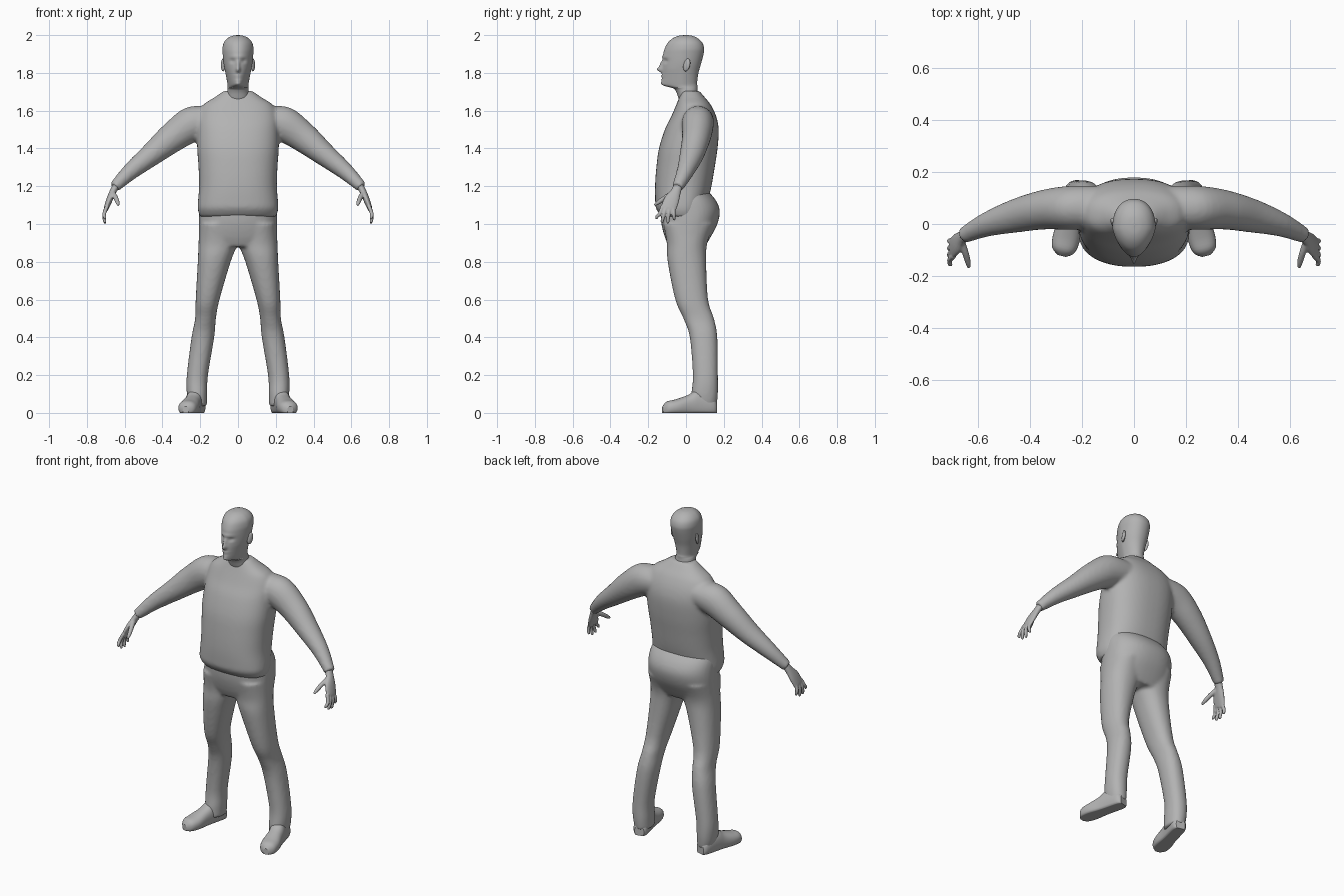
import bpy, bmesh, math
from mathutils import Vector

if "Cube" in bpy.data.objects:
    bpy.data.objects.remove(bpy.data.objects["Cube"])

grey = bpy.data.materials.new("plain grey")
grey.diffuse_color = (0.45, 0.45, 0.45, 1)
grey.use_nodes = True
grey.node_tree.nodes["Principled BSDF"].inputs["Base Color"].default_value = grey.diffuse_color


def add_loft(bm, sections, n=32, sub=4, p=2.0):
    """Closed skin through sections (centre, half axis U, half axis V), smoothly interpolated."""
    keys = [[c for v in s for c in v] for s in sections]
    rows = []
    for i in range(len(keys) - 1):
        a, b, c, d = keys[max(i - 1, 0)], keys[i], keys[i + 1], keys[min(i + 2, len(keys) - 1)]
        for j in range(sub):
            t = j / sub
            rows.append([0.5 * (2 * q + (r - o) * t + (2 * o - 5 * q + 4 * r - s) * t * t
                                + (3 * q - o - 3 * r + s) * t ** 3) for o, q, r, s in zip(a, b, c, d)])
    rows.append(keys[-1])
    rings = []
    for r in rows:
        centre, u, v = Vector(r[:3]), Vector(r[3:6]), Vector(r[6:])
        ring = []
        for k in range(n):
            co, si = math.cos(math.tau * k / n), math.sin(math.tau * k / n)
            x = math.copysign(abs(co) ** (2 / p), co)
            y = math.copysign(abs(si) ** (2 / p), si)
            ring.append(bm.verts.new(centre + u * x + v * y))
        rings.append(ring)
    for lo, hi in zip(rings, rings[1:]):
        for k in range(n):
            bm.faces.new((lo[k], lo[(k + 1) % n], hi[(k + 1) % n], hi[k]))
    bm.faces.new(rings[0])
    bm.faces.new(rings[-1])


def level(z, w, yf, yb, cx=0.0):
    """Horizontal section from its half width, front and back."""
    return ((cx, (yf + yb) / 2, z), (w, 0, 0), (0, (yb - yf) / 2, 0))


def tube(points, axis):
    """Sections square to a path of (x, y, z, half size along axis, half size across)."""
    out = []
    for i, q in enumerate(points):
        t = Vector(points[min(i + 1, len(points) - 1)][:3]) - Vector(points[max(i - 1, 0)][:3])
        t.normalize()
        v = Vector(axis)
        v = (v - t * v.dot(t)).normalized()
        out.append((q[:3], v * q[3], t.cross(v) * q[4]))
    return out


def flip(points, s):
    return [(q[0] * s,) + tuple(q[1:]) for q in points]


def finish(name, bm, voxel=None, smooth=0):
    bmesh.ops.recalc_face_normals(bm, faces=bm.faces[:])
    for f in bm.faces:
        f.smooth = len(f.verts) <= 4
    me = bpy.data.meshes.new(name)
    bm.to_mesh(me)
    bm.free()
    ob = bpy.data.objects.new(name, me)
    bpy.context.collection.objects.link(ob)
    me.materials.append(grey)
    if voxel:  # fuse overlapping volumes into one skin
        m = ob.modifiers.new("Fuse", 'REMESH')
        m.mode = 'VOXEL'
        m.voxel_size = voxel
        m.use_smooth_shade = True
        if smooth:
            m = ob.modifiers.new("Soften", 'SMOOTH')
            m.factor = 0.5
            m.iterations = smooth
    return ob


# Sweater: torso with both sleeves
bm = bmesh.new()
torso = [(1.04, .203, -.13, .095), (1.08, .213, -.158, .105), (1.12, .212, -.163, .115),
         (1.2, .206, -.164, .135), (1.3, .209, -.157, .152), (1.4, .216, -.143, .167),
         (1.5, .216, -.112, .173), (1.57, .212, -.078, .16), (1.63, .185, -.052, .132),
         (1.67, .125, -.036, .1), (1.705, .075, -.022, .07)]
add_loft(bm, [level(*r) for r in torso], 48, 4, 2.4)
arm = [(.12, .066, 1.55, .08, .075), (.24, .062, 1.53, .085, .093), (.345, .055, 1.46, .076, .08),
       (.46, .03, 1.366, .064, .061), (.57, -.004, 1.277, .046, .045), (.655, -.044, 1.195, .031, .03)]
for s in (1, -1):
    add_loft(bm, tube(flip(arm, s), (0, 1, 0)), 28, 5)
finish("sweater", bm, .01, 6)

# Trousers: hips and two legs
bm = bmesh.new()
hips = [(1.19, .185, -.12, .1), (1.13, .2, -.13, .155), (1.07, .205, -.135, .179),
        (1.0, .207, -.13, .166), (.93, .205, -.112, .13), (.88, .185, -.09, .1)]
add_loft(bm, [level(*r) for r in hips], 48, 4, 2.3)
leg = [(1.0, .1, -.12, .15, .105), (.9, .103, -.102, .113, .106), (.8, .087, -.097, .107, .126),
       (.6, .063, -.057, .117, .161), (.5, .055, -.014, .148, .172), (.4, .06, .02, .166, .186),
       (.2, .056, .036, .169, .215), (.1, .054, .028, .169, .217), (.035, .047, .03, .162, .212)]
for s in (1, -1):
    add_loft(bm, [level(*r[:4], r[4] * s) for r in leg], 32, 5, 2.2)
finish("trousers", bm, .01, 5)

# Shoes: heel to toe, turned outward, with flat soles (share along, half width, height)
shoe = [(0, .028, .06), (.08, .042, .09), (.35, .044, .12), (.52, .046, .095),
        (.75, .053, .072), (.92, .044, .06), (1, .016, .035)]
heel, toe = Vector((.207, .158, 0)), Vector((.277, -.123, 0))
across = (toe - heel).cross(Vector((0, 0, 1))).normalized()
for s, side in ((1, "left"), (-1, "right")):
    bm = bmesh.new()
    secs = []
    for t, w, h in shoe:
        c = heel.lerp(toe, t)
        secs.append(((c.x * s, c.y, h * .4), (across.x * w * s, across.y * w, 0), (0, 0, h * .6)))
    add_loft(bm, secs, 28, 4, 2.3)
    for v in bm.verts:
        v.co.z = max(v.co.z, 0)
    finish(side + "_shoe", bm)

# Hands: palm, four fingers and thumb
palm = [(.635, -.036, 1.22, .024, .02), (.66, -.052, 1.175, .026, .018), (.68, -.075, 1.13, .04, .017),
        (.697, -.092, 1.085, .041, .013), (.7, -.096, 1.072, .036, .009)]
thumb = [(.665, -.065, 1.165, .015, .015), (.648, -.11, 1.14, .013, .013),
         (.638, -.145, 1.115, .011, .011), (.634, -.168, 1.1, .006, .006)]
for s, side in ((1, "left"), (-1, "right")):
    bm = bmesh.new()
    add_loft(bm, tube(flip(palm, s), (0, 1, 0)), 20)
    add_loft(bm, tube(flip(thumb, s), (0, 0, 1)), 14)
    for base, tip, z in ((-.123, -.155, 1.025), (-.105, -.126, 1.005), (-.087, -.096, 1.003), (-.068, -.063, 1.02)):
        mid = (base + tip) / 2
        finger = [(.693, base, 1.095, .011, .011), (.708, mid, 1.055, .01, .01),
                  (.706, tip, z + .012, .009, .009), (.702, tip, z, .005, .005)]
        add_loft(bm, tube(flip(finger, s), (0, 1, 0)), 12)
    finish(side + "_hand", bm, .004, 2)

# Head and neck
bm = bmesh.new()
head = [(1.6, .062, -.015, .08), (1.66, .061, -.038, .07), (1.7, .057, -.052, .062),
        (1.718, .055, -.068, .06), (1.732, .055, -.115, .06), (1.75, .058, -.128, .059),
        (1.8, .067, -.126, .066), (1.85, .076, -.123, .08), (1.9, .081, -.12, .093),
        (1.93, .082, -.112, .096), (1.96, .075, -.096, .086), (1.983, .056, -.07, .062),
        (1.996, .03, -.04, .034), (2.0, .005, -.006, .006)]
add_loft(bm, [level(*r) for r in head], 72, 6, 2.15)
# Face relief: (x, z, spread x, spread z, push forward)
relief = [(0, 1.818, .011, .014, .028), (0, 1.845, .009, .02, .014),
          (.031, 1.863, .014, .009, -.012), (-.031, 1.863, .014, .009, -.012),
          (0, 1.886, .04, .008, .005), (0, 1.78, .02, .005, .007), (0, 1.768, .018, .004, .006),
          (0, 1.774, .02, .003, -.006), (0, 1.743, .018, .011, .006)]
for v in bm.verts:
    x, y, z = v.co
    if y < -.02 and z > 1.725:
        front = min((-y - .02) / .1, 1)
        jaw = max(0, min((1.82 - z) / .08, 1))
        v.co.x *= 1 - (.22 + .2 * jaw) * front
        for bx, bz, sx, sz, amount in relief:
            v.co.y -= front * amount * math.exp(-((v.co.x - bx) / sx) ** 2 - ((z - bz) / sz) ** 2)
finish("head", bm)

# Ears
for s, side in ((1, "left"), (-1, "right")):
    bm = bmesh.new()
    bmesh.ops.create_uvsphere(bm, u_segments=16, v_segments=10, radius=1)
    for v in bm.verts:
        x, y, z = v.co
        v.co = (s * (.079 + .01 * x + .006 * y), .004 + .018 * y + .006 * z, 1.842 + .034 * z)
    finish(side + "_ear", bm)
